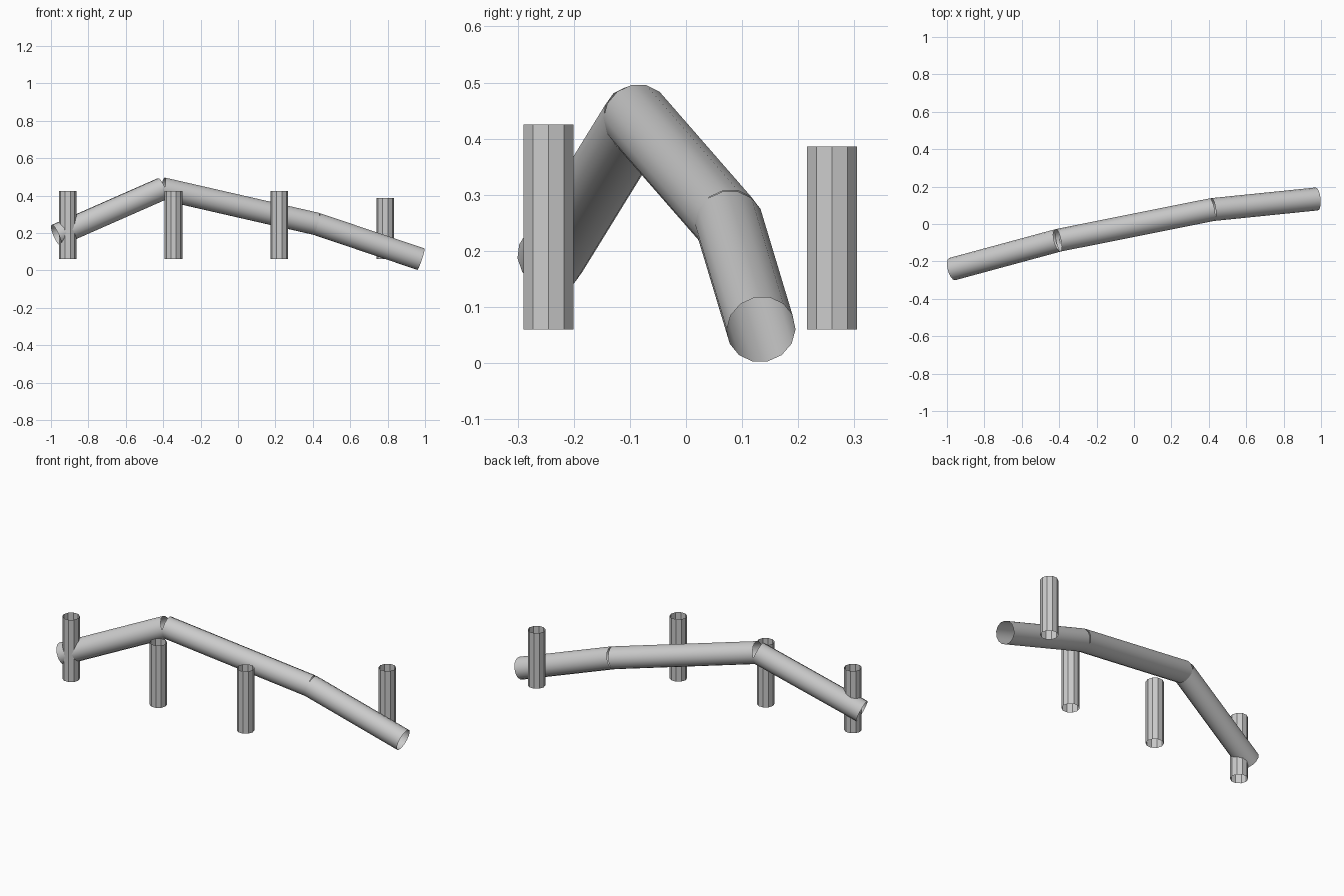
import bpy
import bmesh
from math import cos, sin, tau
from mathutils import Vector

if "Cube" in bpy.data.objects:
    bpy.data.objects.remove(bpy.data.objects["Cube"], do_unlink=True)

grey = bpy.data.materials.new("plain_grey")
grey.use_nodes = True
grey.diffuse_color = (0.6, 0.6, 0.6, 1)
grey.node_tree.nodes["Principled BSDF"].inputs["Base Color"].default_value = grey.diffuse_color


def tube(name, start, end, radius, sides, smooth):
    """Open-ended tube between two points."""
    start, end = Vector(start), Vector(end)
    axis = (end - start).normalized()
    if abs(axis.z) > 0.99:
        side = Vector((1, 0, 0))
    else:
        side = Vector((0, 0, 1)).cross(axis).normalized()
    up = axis.cross(side)
    bm = bmesh.new()
    rings = []
    for centre in (start, end):
        rings.append([bm.verts.new(centre + radius * (side * cos(tau * i / sides) + up * sin(tau * i / sides)))
                      for i in range(sides)])
    low, high = rings
    for i in range(sides):
        j = (i + 1) % sides
        face = bm.faces.new((low[i], low[j], high[j], high[i]))
        face.smooth = smooth
    mesh = bpy.data.meshes.new(name)
    bm.to_mesh(mesh)
    bm.free()
    mesh.materials.append(grey)
    obj = bpy.data.objects.new(name, mesh)
    bpy.context.collection.objects.link(obj)
    return obj


# Bent rail made of three straight pipes
joints = [(-0.972, -0.241, 0.187), (-0.404, -0.087, 0.437),
          (0.418, 0.077, 0.249), (0.978, 0.134, 0.06)]
for i, (a, b) in enumerate(zip(joints, joints[1:])):
    tube(f"rail_section_{i + 1}", a, b, 0.0615, 14, True)

# Upright posts, three in front and one behind
posts = [(-0.911, -0.245, 0.425), (-0.345, -0.245, 0.425),
         (0.221, -0.245, 0.425), (0.787, 0.26, 0.386)]
for i, (x, y, top) in enumerate(posts):
    tube(f"post_{i + 1}", (x, y, 0.06), (x, y, top), 0.047, 10, False)
